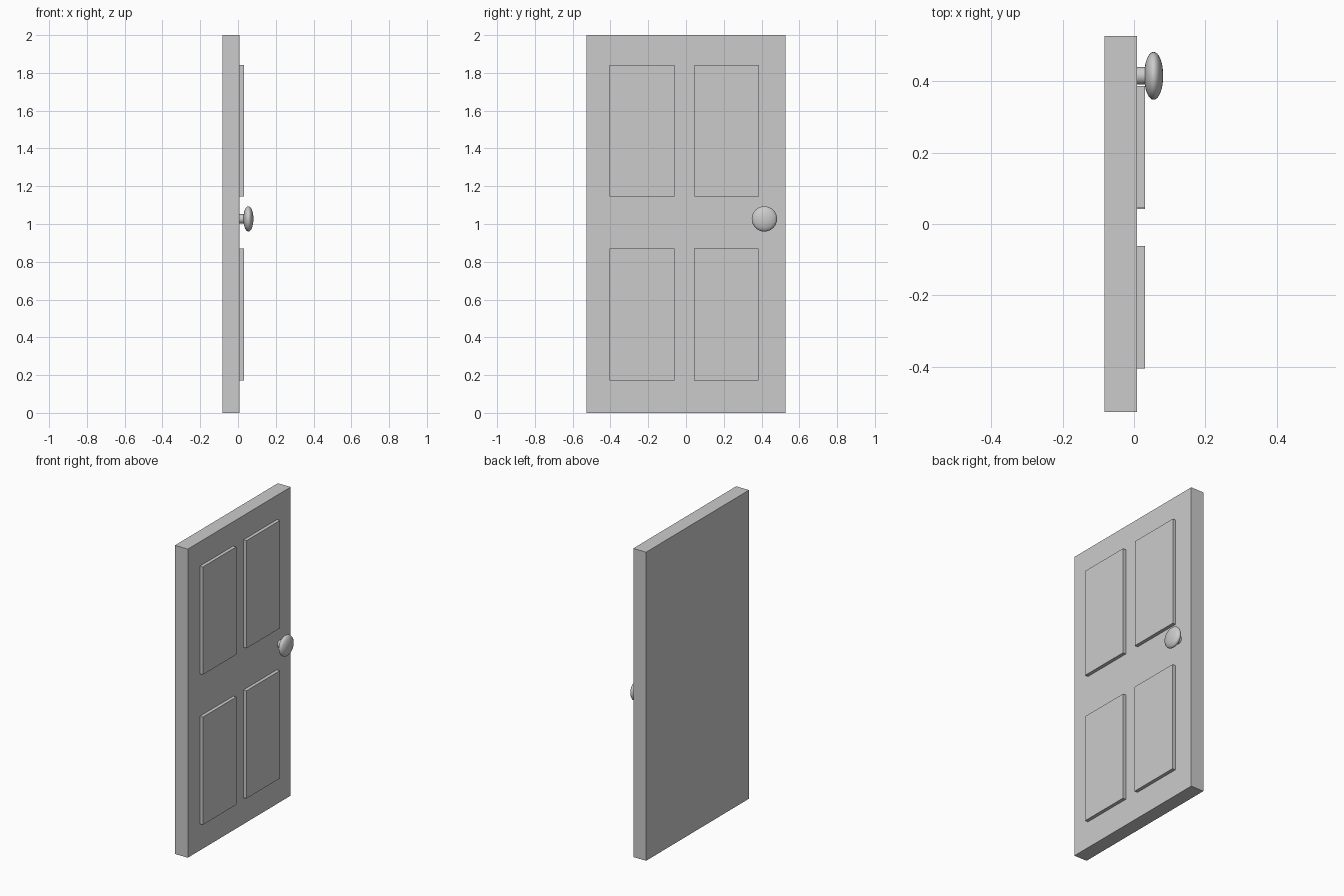
import bpy
from math import radians

if "Cube" in bpy.data.objects:
    bpy.data.objects.remove(bpy.data.objects["Cube"])

FACE = 0.009  # x of the door's outer face


def box(name, lo, hi):
    """Box spanning two opposite corners."""
    bpy.ops.mesh.primitive_cube_add(size=1, location=[(a + b) / 2 for a, b in zip(lo, hi)])
    ob = bpy.context.object
    ob.name = name
    ob.scale = [b - a for a, b in zip(lo, hi)]
    bpy.ops.object.transform_apply(location=False, rotation=False, scale=True)
    return ob


# Door slab
box("door_slab", (-0.083, -0.527, 0), (FACE, 0.527, 2))

# Four raised panels: name, left edge, bottom edge
for name, y, z in (("upper_left_panel", -0.404, 1.145), ("upper_right_panel", 0.045, 1.145),
                   ("lower_left_panel", -0.404, 0.172), ("lower_right_panel", 0.042, 0.172)):
    box(name, (FACE - 0.004, y, z), (0.031, y + 0.342, z + 0.698))

# Knob stem
KNOB_Y, KNOB_Z = 0.415, 1.027
bpy.ops.mesh.primitive_cylinder_add(vertices=32, radius=0.025, depth=0.045,
                                    location=(0.0265, KNOB_Y, KNOB_Z),
                                    rotation=(0, radians(90), 0))
bpy.context.object.name = "knob_stem"
bpy.ops.object.shade_smooth_by_angle()

# Flattened round knob, poles along x
bpy.ops.mesh.primitive_uv_sphere_add(segments=32, ring_count=16, radius=0.067,
                                     location=(0.055, KNOB_Y, KNOB_Z),
                                     rotation=(0, radians(90), 0))
knob = bpy.context.object
knob.name = "door_knob"
knob.scale = (1, 1, 0.4)
bpy.ops.object.transform_apply(location=False, rotation=True, scale=True)
bpy.ops.object.shade_smooth()
